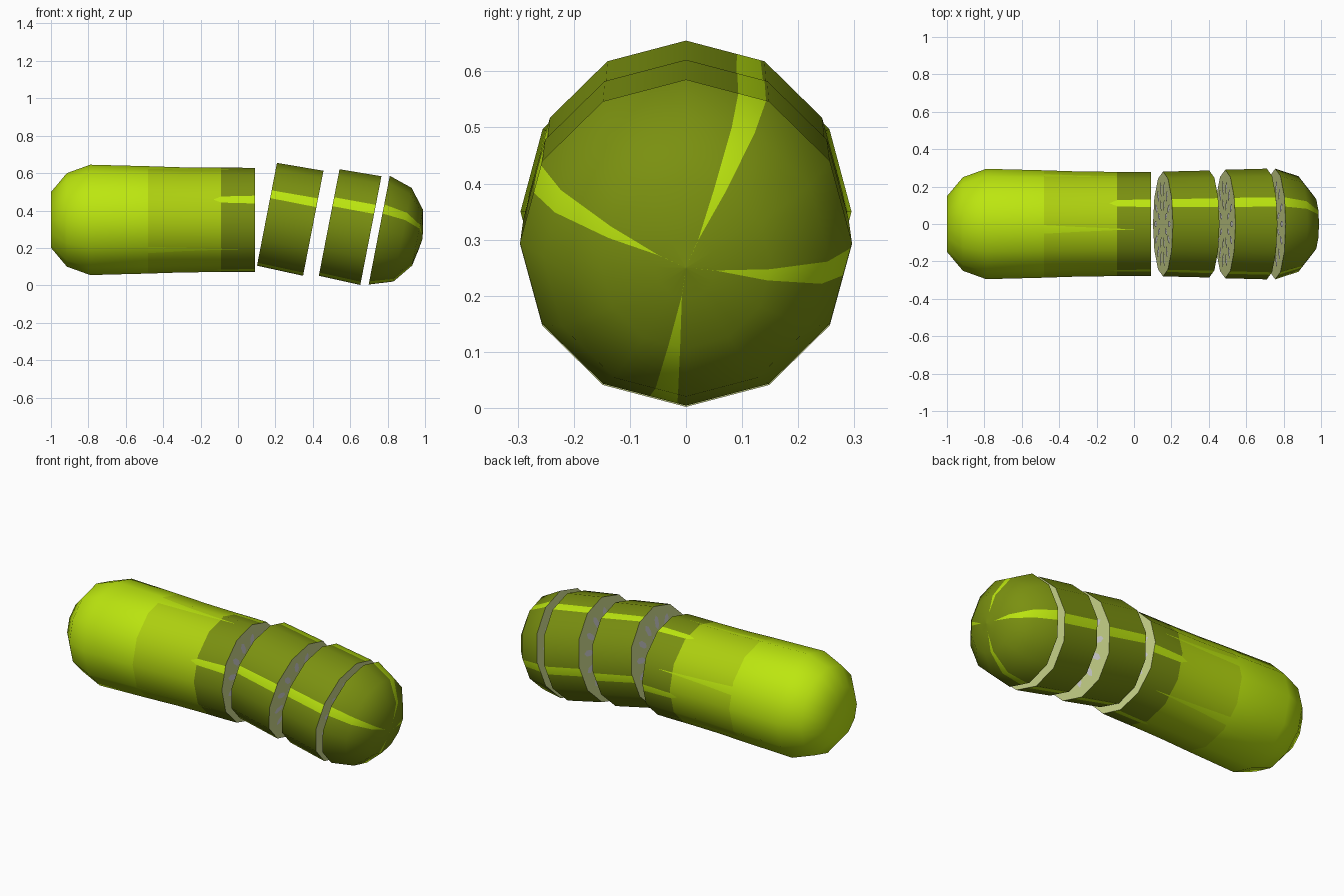
import bpy, math
from mathutils import Vector

if "Cube" in bpy.data.objects:
    bpy.data.objects.remove(bpy.data.objects["Cube"])


def material(name, rgb):
    m = bpy.data.materials.new(name)
    lin = [((c / 255 + 0.055) / 1.055) ** 2.4 if c > 10 else c / 255 / 12.92 for c in rgb]
    m.diffuse_color = (*lin, 1)
    m.use_nodes = True
    m.node_tree.nodes["Principled BSDF"].inputs["Base Color"].default_value = m.diffuse_color
    return m


MATS = [material("bright_lime_skin", (188, 230, 15)),
        material("mid_lime_skin", (174, 208, 15)),
        material("dark_olive_skin", (122, 144, 16)),
        material("pale_flesh", (206, 217, 142)),
        material("seed_grey", (214, 214, 214))]
BRIGHT, MID, DARK, FLESH, SEED = range(5)

# Twelve corners, plus movable edges for four thin stripes and four blunt wedges
COLS = [(a, a, 0, "skin") for a in range(0, 360, 30)]
for kind, half, centres in (("stripe", 5, (66, 156.5, 262, 353)),
                            ("wedge", 4, (96, 215, 310, 20))):
    for c in centres:
        COLS += [(c - half, c, -half, kind), (c + half, c, half, "skin")]
COLS.sort()
N = len(COLS)


def poly(a):
    """Radius factor of a flat sided 12-gon."""
    return math.cos(math.pi / 12) / math.cos(a % (math.pi / 6) - math.pi / 12)


def piece(name, origin, tilt, rows, colour, cut_start, cut_end):
    """rows: (distance along axis, radius, stripe width, wedge width)"""
    A = Vector((math.cos(tilt), 0, -math.sin(tilt)))
    U = Vector((math.sin(tilt), 0, math.cos(tilt)))
    Y, O = Vector((0, 1, 0)), Vector(origin)
    verts, vnorm, faces, mats, norms = [], [], [], [], []

    # Smooth profile normals
    seg = [Vector((q[0] - p[0], p[1] - q[1])).normalized() for p, q in zip(rows, rows[1:])]
    for i, (t, r, sw, ww) in enumerate(rows):
        n = (seg[max(i - 1, 0)] + seg[min(i, len(seg) - 1)]).normalized()
        for key, c, off, kind in COLS:
            w = sw if (c in (66, 156.5, 262, 353)) else ww
            a = math.radians(c + off * max(w, 0.03))
            d = Y * math.cos(a) + U * math.sin(a)
            verts.append(O + A * t + d * r * poly(a))
            vnorm.append(d * n.x + A * n.y)

    def add(f, m, flat=None):
        faces.append(f)
        mats.append(m)
        norms.extend([flat] * len(f) if flat else [vnorm[v] for v in f])

    # Skin
    for i in range(len(rows) - 1):
        for j in range(N):
            k = (j + 1) % N
            add((i * N + j, i * N + k, (i + 1) * N + k, (i + 1) * N + j),
                colour(rows[i][0], COLS[j][3]))

    # Cut ends with thin seed plates, or closed poles
    for cut, s, row in ((cut_start, -1, 0), (cut_end, 1, len(rows) - 1)):
        ring = [row * N + j for j in range(N)]
        add(tuple(ring if s > 0 else ring[::-1]), FLESH if cut else colour(rows[row][0], "skin"), A * s)
        if not cut:
            continue
        t, r = rows[row][:2]
        for count, dist, size in ((8, 0.38, 0.022), (14, 0.68, 0.026)):
            for q in range(count):
                a = math.tau * (q + 0.5) / count
                rad = Y * math.cos(a) + U * math.sin(a)
                tan = -Y * math.sin(a) + U * math.cos(a)
                base = len(verts)
                for h in range(6):
                    b = math.tau * h / 6
                    verts.append(O + A * (t + s * 0.003) + rad * (r * dist + size * 1.5 * math.cos(b))
                                 + tan * size * 0.7 * math.sin(b))
                    vnorm.append(A * s)
                f = list(range(base, base + 6))
                add(tuple(f if s > 0 else f[::-1]), SEED, A * s)

    me = bpy.data.meshes.new(name)
    me.from_pydata(verts, [], faces)
    for m in MATS:
        me.materials.append(m)
    for p, m in zip(me.polygons, mats):
        p.material_index = m
        p.use_smooth = True
    me.update()
    me.normals_split_custom_set([tuple(n) for n in norms])
    bpy.context.collection.objects.link(bpy.data.objects.new(name, me))


def body_colour(x, kind):
    if x < -0.485:
        return BRIGHT
    if kind == "wedge" and x < -0.01:
        return BRIGHT
    if kind == "stripe" and x > -0.14:
        return BRIGHT
    return DARK if x > -0.095 else MID


def slice_colour(t, kind):
    return BRIGHT if kind == "stripe" else DARK


# Uncut half
piece("vegetable_body", (0, 0, 0.35), 0,
      [(-1.0, 0.001, 1, 1), (-0.999, 0.15, 1, 1), (-0.915, 0.25, 1, 1), (-0.79, 0.295, 1, 1),
       (-0.48, 0.287, 0, 1.2), (-0.30, 0.281, 0, 0.7), (-0.13, 0.279, 0, 0.3),
       (-0.09, 0.279, 0.7, 0.2), (0.0, 0.279, 0.8, 0), (0.09, 0.278, 0.9, 0)],
      body_colour, False, True)

# Leaning slices and the rounded tip
TILT = math.radians(11)
piece("first_slice", (0.155, 0, 0.38), TILT,
      [(0, 0.28, 0.9, 0), (0.252, 0.286, 1, 0)], slice_colour, True, True)
piece("second_slice", (0.4875, 0, 0.336), TILT,
      [(0, 0.29, 1, 0), (0.227, 0.296, 1, 0)], slice_colour, True, True)
piece("end_tip", (0.755, 0, 0.295), TILT,
      [(0, 0.296, 1, 0), (0.127, 0.255, 0.95, 0), (0.209, 0.152, 0.8, 0),
       (0.228, 0.055, 0, 0), (0.236, 0.001, 0, 0)], slice_colour, True, False)
